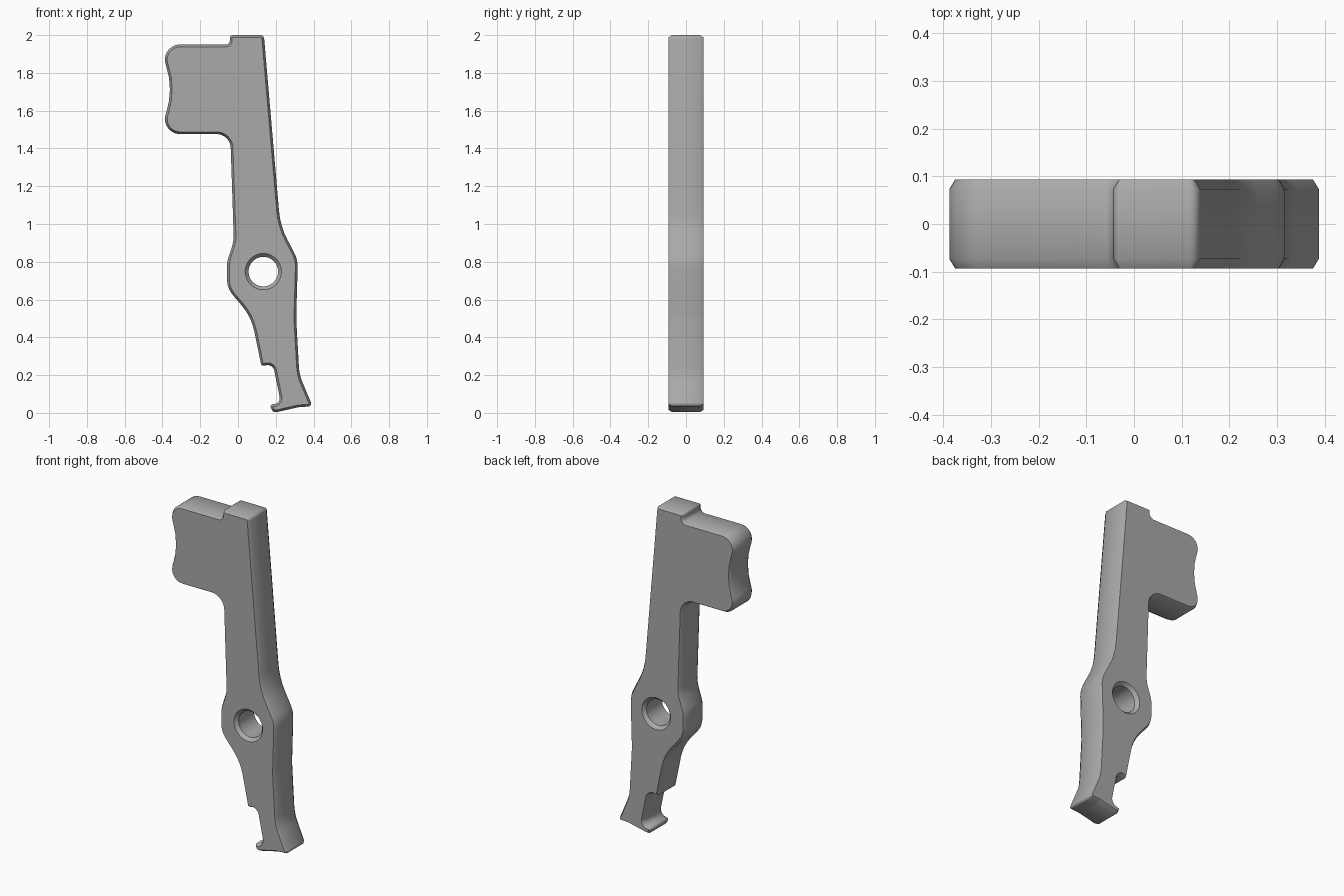
import bpy, bmesh, math
from mathutils import Vector

cube = bpy.data.objects.get("Cube")
if cube:
    bpy.data.objects.remove(cube, do_unlink=True)

HALF, CHAMFER_Y, CHAMFER_IN = 0.093, 0.02, 0.012
HOLE, HOLE_R = Vector((0.134, 0.748)), 0.078

# Clockwise lever outline: x, z, corner radius
OUTLINE = [
    (-0.043, 2.0, .015), (0.137, 2.0, .022),            # top tab
    (0.224, 0.99, .4), (0.317, 0.81, .15),              # pivot boss, left side
    (0.308, 0.50, .6), (0.325, 0.20, .25),              # lower arm
    (0.395, 0.035, .016), (0.32, 0.03, .1),             # foot
    (0.188, 0.0, .025), (0.164, 0.046, .014),           # hook tip
    (0.228, 0.047, .032), (0.185, 0.258, .035),         # hook notch
    (0.124, 0.248, .014), (0.070, 0.51, .3),
    (-0.058, 0.66, .13), (-0.058, 0.80, .15),           # pivot boss, right side
    (-0.022, 0.91, .2), (-0.041, 1.476, .075),          # upper arm
    (-0.417, 1.476, .08), (-0.340, 1.712, .4),          # thumb pad
    (-0.417, 1.95, .08), (-0.043, 1.95, .022),
]


def rounded(corners):
    """Replace every corner with a tangent arc."""
    result = []
    n = len(corners)
    for i, (x, z, r) in enumerate(corners):
        p = Vector((x, z))
        a = (Vector(corners[i - 1][:2]) - p).normalized()
        b = (Vector(corners[(i + 1) % n][:2]) - p).normalized()
        half = a.angle(b) / 2
        center = p + (a + b).normalized() * (r / math.sin(half))
        start = p + a * (r / math.tan(half)) - center
        turn = math.pi - 2 * half
        sign = 1 if a.x * b.y - a.y * b.x < 0 else -1
        steps = max(4, math.ceil(turn / math.radians(9)))
        for k in range(steps + 1):
            t = sign * turn * k / steps
            c, s = math.cos(t), math.sin(t)
            result.append(center + Vector((start.x * c - start.y * s,
                                           start.x * s + start.y * c)))
    return result


def inset(points, distance):
    """Move a clockwise loop inward."""
    result = []
    for i, p in enumerate(points):
        d1 = (p - points[i - 1]).normalized()
        d2 = (points[(i + 1) % len(points)] - p).normalized()
        n1, n2 = Vector((d1.y, -d1.x)), Vector((d2.y, -d2.x))
        m = (n1 + n2).normalized()
        result.append(p + m * distance / max(m.dot(n1), 0.5))
    return result


def wall(bm, outer, inner):
    """Chamfered wall; returns the rim edges of front and back."""
    levels = [(-HALF, inner), (CHAMFER_Y - HALF, outer),
              (HALF - CHAMFER_Y, outer), (HALF, inner)]
    rings = [[bm.verts.new((p.x, y, p.y)) for p in pts] for y, pts in levels]
    n = len(outer)
    for lo, hi in zip(rings, rings[1:]):
        for i in range(n):
            j = (i + 1) % n
            bm.faces.new((lo[i], lo[j], hi[j], hi[i]))
    return [[bm.edges.get((ring[i], ring[(i + 1) % n])) for i in range(n)]
            for ring in (rings[0], rings[-1])]


# Lever plate with chamfered rim and chamfered pivot hole
bm = bmesh.new()
profile = rounded(OUTLINE)
circle = [Vector((math.cos(-math.tau * k / 64), math.sin(-math.tau * k / 64))) for k in range(64)]
rim = wall(bm, profile, inset(profile, CHAMFER_IN))
bore = wall(bm, [HOLE + c * HOLE_R for c in circle],
            [HOLE + c * (HOLE_R + 0.018) for c in circle])
for side, normal in ((0, (0, -1, 0)), (1, (0, 1, 0))):
    bmesh.ops.triangle_fill(bm, edges=rim[side] + bore[side],
                            use_beauty=True, normal=normal)
bmesh.ops.recalc_face_normals(bm, faces=bm.faces)
mesh = bpy.data.meshes.new("lever")
bm.to_mesh(mesh)
bm.free()
lever = bpy.data.objects.new("lever", mesh)
bpy.context.collection.objects.link(lever)

grey = bpy.data.materials.new("plain grey")
grey.use_nodes = True
colour = (0.4, 0.4, 0.4, 1)
grey.diffuse_color = colour
grey.node_tree.nodes["Principled BSDF"].inputs["Base Color"].default_value = colour
mesh.materials.append(grey)

bpy.ops.object.select_all(action="DESELECT")
lever.select_set(True)
bpy.context.view_layer.objects.active = lever
bpy.ops.object.shade_smooth_by_angle(angle=math.radians(35))
